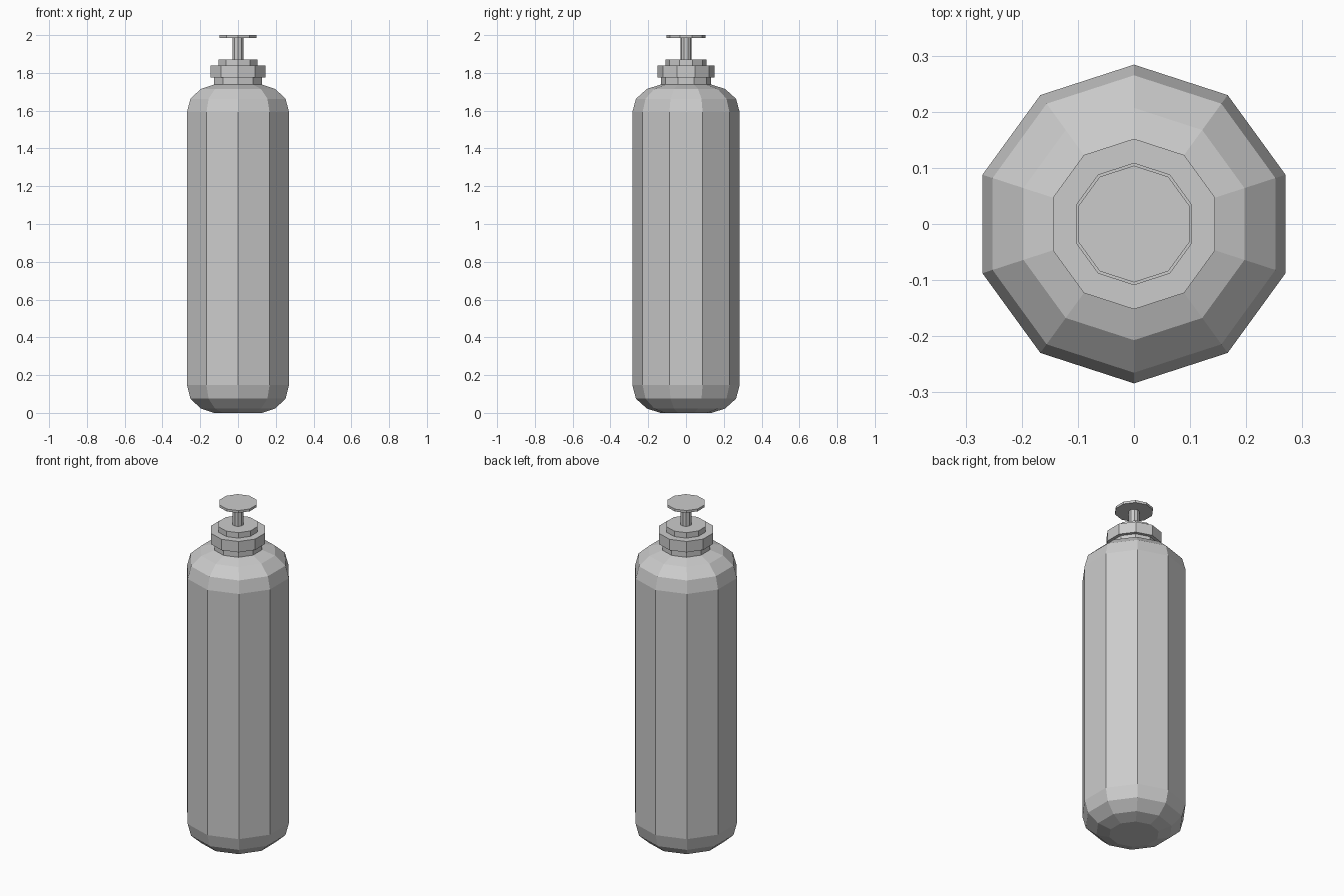
import bpy
import bmesh
from math import sin, cos, pi

if "Cube" in bpy.data.objects:
    bpy.data.objects.remove(bpy.data.objects["Cube"])

SIDES = 10


def lathe(name, profile):
    """Flat-shaded ten-sided solid from (radius, z) pairs, capped at both ends."""
    bm = bmesh.new()
    rings = [[bm.verts.new((r * cos(pi / 2 + 2 * pi * i / SIDES),
                            r * sin(pi / 2 + 2 * pi * i / SIDES), z))
              for i in range(SIDES)] for r, z in profile]
    for low, high in zip(rings, rings[1:]):
        for i in range(SIDES):
            j = (i + 1) % SIDES
            bm.faces.new((low[i], low[j], high[j], high[i]))
    bm.faces.new(rings[0][::-1])
    bm.faces.new(rings[-1])
    mesh = bpy.data.meshes.new(name)
    bm.to_mesh(mesh)
    bm.free()
    obj = bpy.data.objects.new(name, mesh)
    bpy.context.collection.objects.link(obj)
    return obj


# Tank with rounded ends
lathe("tank_body", [(0.135, 0.0), (0.207, 0.023), (0.265, 0.075), (0.284, 0.147),
                    (0.284, 1.592), (0.265, 1.663), (0.207, 1.715), (0.135, 1.738)])

# Stepped valve collar, stem and push button
lathe("neck", [(0.133, 1.738), (0.133, 1.776)])
lathe("valve_collar", [(0.152, 1.776), (0.152, 1.84)])
lathe("valve_cap", [(0.109, 1.84), (0.109, 1.872)])
lathe("stem", [(0.03, 1.872), (0.03, 1.986)])
lathe("push_button", [(0.104, 1.986), (0.104, 2.0)])
